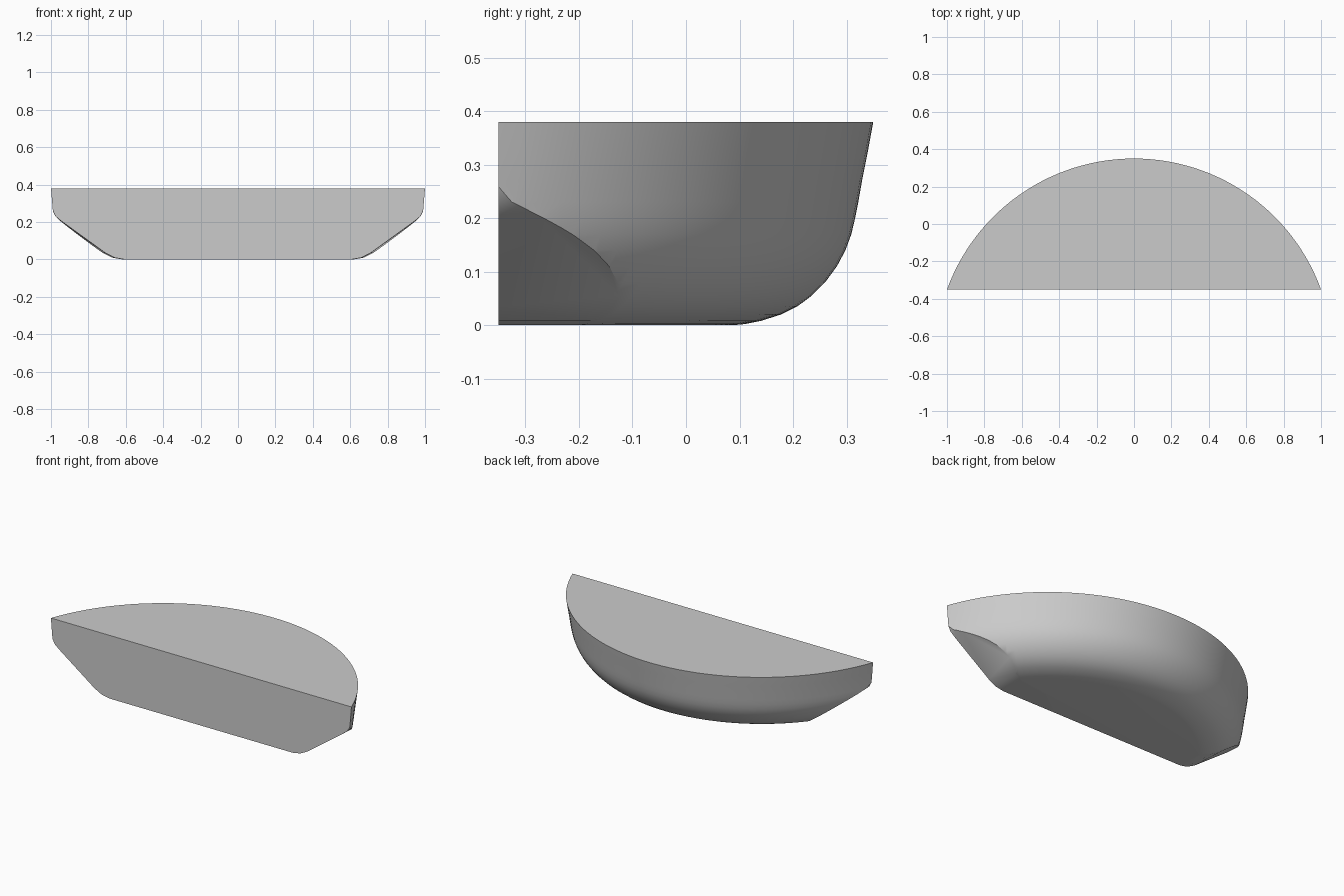
import bpy
import bmesh
import math
from mathutils import Vector

cube = bpy.data.objects.get("Cube")
if cube:
    bpy.data.objects.remove(cube)

grey = bpy.data.materials.new("plain_grey")
grey.use_nodes = True
colour = (0.6, 0.6, 0.6, 1)
grey.diffuse_color = colour
grey.node_tree.nodes["Principled BSDF"].inputs["Base Color"].default_value = colour

RADIUS, CENTRE_Y, FRONT_Y, HEIGHT = 1.064, -0.714, -0.35, 0.38
HALF_ARC = math.acos((FRONT_Y - CENTRE_Y) / RADIUS)
SEGMENTS = 144

# Wall profile as (height, inset from the rim), rounded into the floor
profile = [(0, 0.262), (0.002, 0.24), (0.008, 0.21), (0.02, 0.172),
           (0.035, 0.142), (0.055, 0.115), (0.08, 0.09), (0.11, 0.068),
           (0.14, 0.052), (0.17, 0.041), (0.2, 0.034), (0.23, 0.028),
           (0.27, 0.021), (0.32, 0.011), (HEIGHT, 0)]


def ring_point(angle, z, inset):
    """Point on the wall; the wall gets steeper towards the two tips."""
    s = min(1, abs(angle) / HALF_ARC)
    r = RADIUS - inset * (1 - 0.6 * s ** 4 * min(1, z / 0.2))
    return (r * math.sin(angle), CENTRE_Y + r * math.cos(angle), z)


def cut(bm, point, normal):
    """Slice away everything on the normal side and close the opening."""
    geom = bm.verts[:] + bm.edges[:] + bm.faces[:]
    res = bmesh.ops.bisect_plane(bm, geom=geom, dist=1e-5, plane_co=point,
                                 plane_no=normal, clear_outer=True)
    edges = [e for e in res["geom_cut"] if isinstance(e, bmesh.types.BMEdge)]
    bmesh.ops.holes_fill(bm, edges=edges, sides=0)


# Round bowl, capped top and bottom
bm = bmesh.new()
angles = [2 * math.pi * (i / SEGMENTS - 0.5) for i in range(SEGMENTS)]
rings = [[bm.verts.new(ring_point(a, z, inset)) for a in angles]
         for z, inset in profile]
for low, high in zip(rings, rings[1:]):
    for i in range(SEGMENTS):
        j = (i + 1) % SEGMENTS
        bm.faces.new((low[i], low[j], high[j], high[i]))
bm.faces.new(rings[0])
bm.faces.new(rings[-1])
bmesh.ops.recalc_face_normals(bm, faces=bm.faces[:])

# Flat front
cut(bm, Vector((0, FRONT_Y, 0)), Vector((0, -1, 0)))

# Sloping underside of both tips, eased at its upper and lower ends
slope = [(0.61, 0), (0.66, 0.009), (0.71, 0.035), (0.945, 0.205),
         (0.975, 0.23), (0.988, 0.255)]
for side in (1, -1):
    for (x0, z0), (x1, z1) in zip(slope, slope[1:]):
        normal = Vector((side * (z1 - z0), -0.065 * (z1 - z0), x0 - x1))
        cut(bm, Vector((side * x0, FRONT_Y, z0)), normal.normalized())

bmesh.ops.remove_doubles(bm, verts=bm.verts[:], dist=1e-4)
bmesh.ops.recalc_face_normals(bm, faces=bm.faces[:])
mesh = bpy.data.meshes.new("half_round_basin")
bm.to_mesh(mesh)
bm.free()
mesh.materials.append(grey)
basin = bpy.data.objects.new("half_round_basin", mesh)
bpy.context.collection.objects.link(basin)

bpy.ops.object.select_all(action='DESELECT')
basin.select_set(True)
bpy.context.view_layer.objects.active = basin
bpy.ops.object.shade_smooth_by_angle(angle=math.radians(30))
